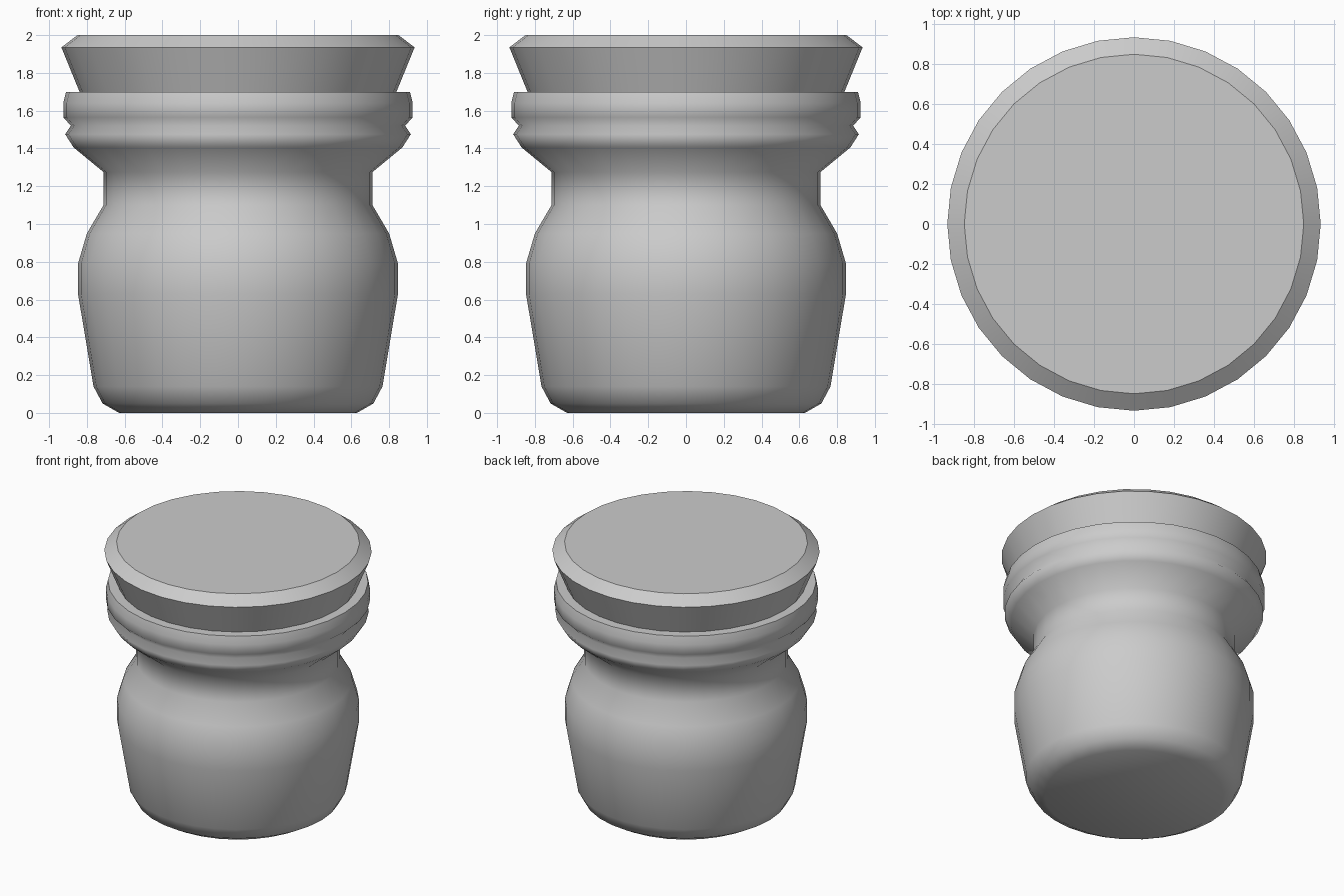
import bpy, bmesh, math

if "Cube" in bpy.data.objects:
    bpy.data.objects.remove(bpy.data.objects["Cube"])

SIDES = 32


def lathe(name, profile, smooth_angle):
    """Revolve a (radius, z) profile around z and cap both ends."""
    bm = bmesh.new()
    rings = []
    for r, z in profile:
        rings.append([bm.verts.new((r * math.cos(2 * math.pi * i / SIDES),
                                    r * math.sin(2 * math.pi * i / SIDES), z))
                      for i in range(SIDES)])
    for a, b in zip(rings, rings[1:]):
        for i in range(SIDES):
            j = (i + 1) % SIDES
            bm.faces.new((a[i], a[j], b[j], b[i]))
    bm.faces.new(rings[0][::-1])
    bm.faces.new(rings[-1])
    mesh = bpy.data.meshes.new(name)
    bm.to_mesh(mesh)
    bm.free()
    obj = bpy.data.objects.new(name, mesh)
    bpy.context.collection.objects.link(obj)
    bpy.ops.object.select_all(action='DESELECT')
    obj.select_set(True)
    bpy.context.view_layer.objects.active = obj
    bpy.ops.object.shade_smooth_by_angle(angle=math.radians(smooth_angle))
    return obj


# Jar: rounded foot, bulging belly, neck, and flared grooved collar
lathe("jar", [
    (0.62, 0.005), (0.63, 0.0), (0.717, 0.05), (0.765, 0.14),
    (0.847, 0.63), (0.847, 0.79), (0.80, 0.95), (0.712, 1.10),
    (0.712, 1.275), (0.87, 1.405), (0.915, 1.475), (0.885, 1.52),
    (0.925, 1.565), (0.925, 1.64), (0.91, 1.70),
][1:], 76)

# Lid: tapered stopper with chamfered top edge
lathe("lid", [(0.835, 1.69), (0.935, 1.935), (0.85, 2.0)], 35)
